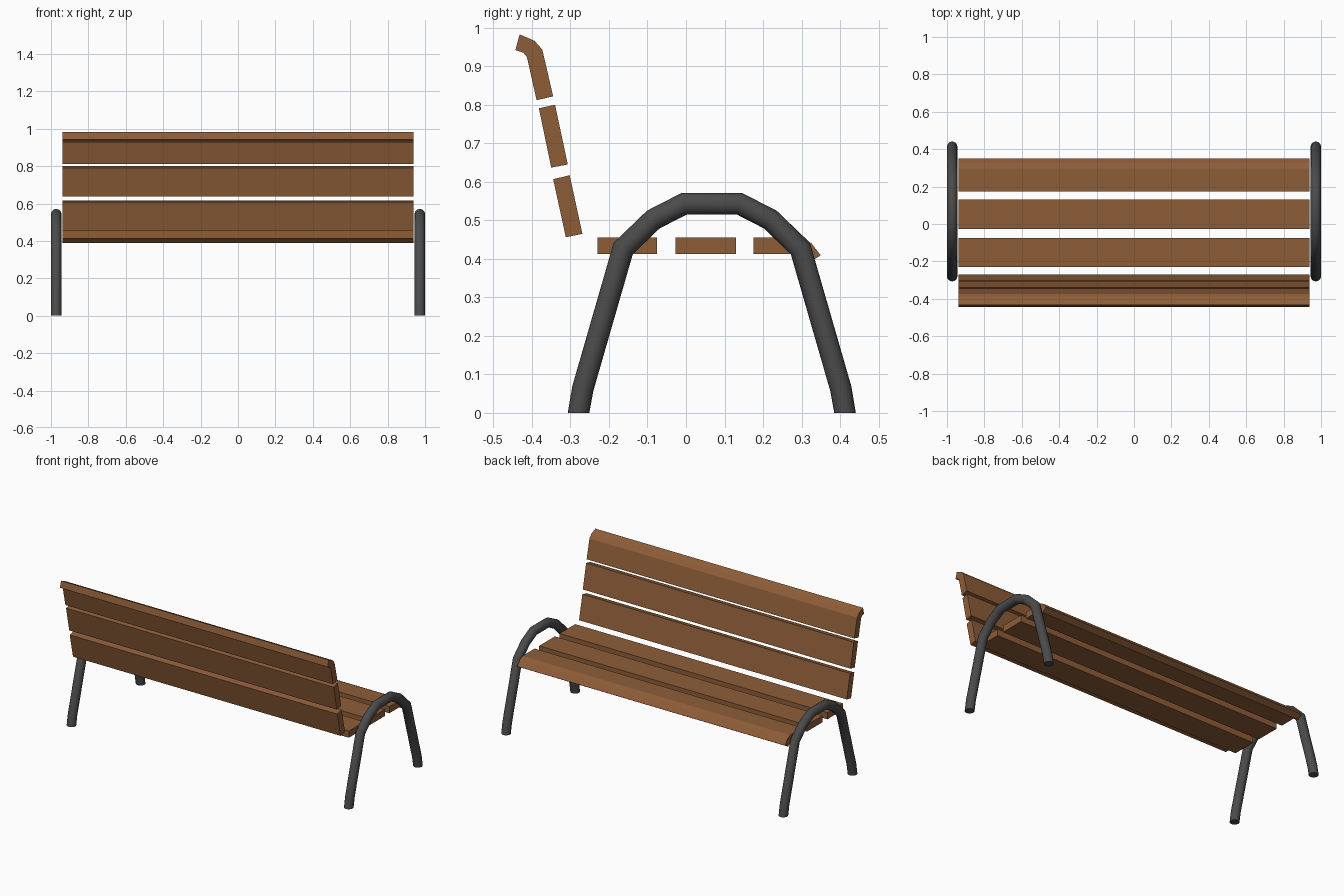
import bpy, bmesh, math
from mathutils import Vector

if "Cube" in bpy.data.objects:
    bpy.data.objects.remove(bpy.data.objects["Cube"])


def material(name, color):
    m = bpy.data.materials.new(name)
    m.diffuse_color = color
    m.use_nodes = True
    m.node_tree.nodes["Principled BSDF"].inputs["Base Color"].default_value = m.diffuse_color
    return m


wood = material("wood", (0.27, 0.11, 0.04, 1))
metal = material("dark_metal", (0.07, 0.07, 0.07, 1))


def finish(name, bm, mat):
    bmesh.ops.recalc_face_normals(bm, faces=bm.faces)
    mesh = bpy.data.meshes.new(name)
    bm.to_mesh(mesh)
    bm.free()
    mesh.materials.append(mat)
    ob = bpy.data.objects.new(name, mesh)
    bpy.context.collection.objects.link(ob)
    return ob


def slat(name, profile, half=0.938):
    """Extrude a (y, z) profile along x."""
    bm = bmesh.new()
    face = bm.faces.new([bm.verts.new((-half, y, z)) for y, z in profile])
    ext = bmesh.ops.extrude_face_region(bm, geom=[face])
    verts = [g for g in ext["geom"] if isinstance(g, bmesh.types.BMVert)]
    bmesh.ops.translate(bm, verts=verts, vec=(2 * half, 0, 0))
    return finish(name, bm, wood)


def tube(name, path, x, r=0.028, sides=16):
    """Sweep a round section along a (y, z) path with mitred corners."""
    pts = [Vector(p) for p in path]
    bm = bmesh.new()
    rings = []
    for i, p in enumerate(pts):
        a = (p - pts[i - 1]).normalized() if i else None
        b = (pts[i + 1] - p).normalized() if i < len(pts) - 1 else None
        if a and b:
            t = (a + b).normalized()
            n = Vector((-t.y, t.x)) / t.dot(a)
        else:
            n = Vector((1 if b else -1, 0)) * -1  # feet cut level with the ground
        ring = []
        for k in range(sides):
            ang = 2 * math.pi * k / sides
            q = p + n * r * math.cos(ang)
            ring.append(bm.verts.new((x + r * math.sin(ang), q.x, q.y)))
        rings.append(ring)
    for r0, r1 in zip(rings, rings[1:]):
        for k in range(sides):
            j = (k + 1) % sides
            bm.faces.new((r0[k], r0[j], r1[j], r1[k]))
    bm.faces.new(rings[0])
    bm.faces.new(rings[-1])
    ob = finish(name, bm, metal)
    bpy.ops.object.select_all(action='DESELECT')
    ob.select_set(True)
    bpy.context.view_layer.objects.active = ob
    bpy.ops.object.shade_smooth_by_angle(angle=math.radians(40))


# Seat: two flat slats and a front one with a rolled edge
for name, y0, y1 in (("seat_slat_rear", -0.23, -0.075), ("seat_slat_middle", -0.027, 0.13)):
    slat(name, [(y0, 0.413), (y1, 0.413), (y1, 0.455), (y0, 0.455)])
slat("seat_slat_front", [(0.175, 0.413), (0.282, 0.413), (0.297, 0.407), (0.316, 0.389),
                         (0.35, 0.409), (0.325, 0.441), (0.298, 0.455), (0.175, 0.455)])

# Backrest: two leaning slats and a top one that curls back
slat("back_slat_lower", [(-0.312, 0.456), (-0.269, 0.465), (-0.302, 0.617), (-0.345, 0.607)])
slat("back_slat_middle", [(-0.35, 0.637), (-0.307, 0.645), (-0.34, 0.80), (-0.382, 0.791)])
slat("back_slat_top", [(-0.388, 0.812), (-0.345, 0.822), (-0.373, 0.943), (-0.393, 0.966),
                       (-0.432, 0.983), (-0.443, 0.942), (-0.422, 0.935), (-0.413, 0.924)])

# Bent tube legs: half an arch, mirrored about its centre line
MID = 0.067
half_arch = [(-0.279, 0), (-0.268, 0.063), (-0.163, 0.427), (-0.085, 0.502), (-0.005, 0.543)]
arch = half_arch + [(2 * MID - y, z) for y, z in reversed(half_arch)]
for side, x in (("left", -0.972), ("right", 0.972)):
    tube("leg_arch_" + side, arch, x)
